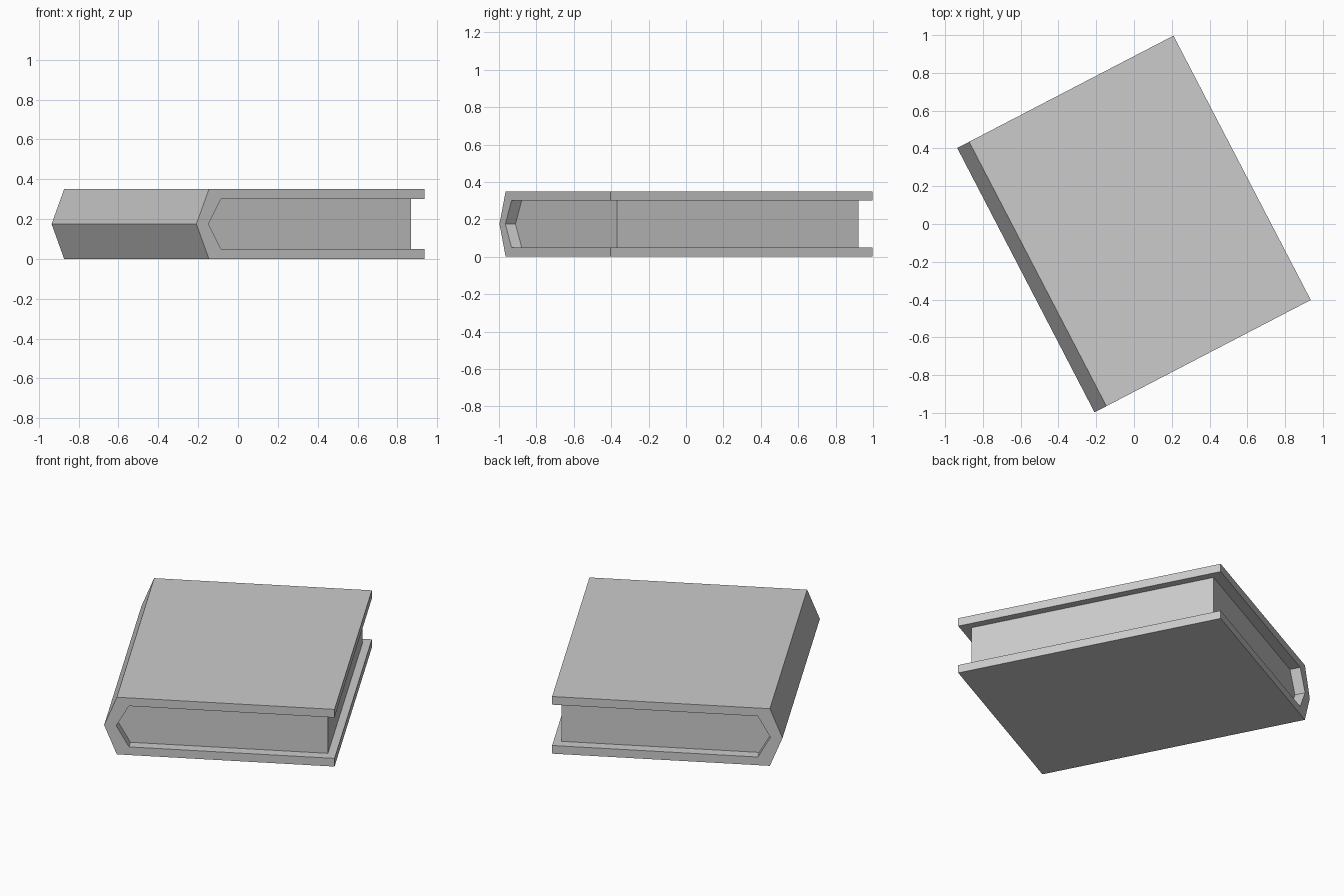
import bpy
import bmesh
from math import radians

cube = bpy.data.objects.get("Cube")
if cube:
    bpy.data.objects.remove(cube, do_unlink=True)

WIDTH, LENGTH, HEIGHT = 1.29, 1.577, 0.35
BOARD = 0.05            # cover board thickness
SPINE = 0.071           # how far the spine ridge sticks out
SPINE_WALL = 0.068      # spine thickness across the book
TURN = radians(27.45)

grey = bpy.data.materials.new("light grey")
grey.use_nodes = True
colour = (0.6, 0.6, 0.6, 1)
grey.diffuse_color = colour
grey.node_tree.nodes["Principled BSDF"].inputs["Base Color"].default_value = colour


def prism(name, profile, length):
    """Extrude an x-z profile along y, centred, and turn it with the book."""
    bm = bmesh.new()
    face = bm.faces.new([bm.verts.new((x, -length / 2, z)) for x, z in profile])
    swept = bmesh.ops.extrude_face_region(bm, geom=[face])["geom"]
    verts = [v for v in swept if isinstance(v, bmesh.types.BMVert)]
    bmesh.ops.translate(bm, vec=(0, length, 0), verts=verts)
    bmesh.ops.recalc_face_normals(bm, faces=bm.faces)
    mesh = bpy.data.meshes.new(name)
    bm.to_mesh(mesh)
    bm.free()
    mesh.materials.append(grey)
    obj = bpy.data.objects.new(name, mesh)
    obj.rotation_euler.z = TURN
    bpy.context.collection.objects.link(obj)
    return obj


def wedge(tip, edge, low, high):
    """Half outline with a pointed spine side, from top edge to bottom edge."""
    return [(edge, high), (tip + SPINE, high), (tip, HEIGHT / 2),
            (tip + SPINE, low), (edge, low)]


left, right = -WIDTH / 2, WIDTH / 2
inner_left = left + SPINE_WALL
low, high = BOARD, HEIGHT - BOARD

# Cover: two boards joined by a ridged spine
outer = wedge(left, right, 0, HEIGHT)
inner = wedge(inner_left, right, low, high)
prism("cover", outer + inner[::-1], LENGTH)

# Page block: fills the cover, set back from its open edges
prism("pages", wedge(inner_left, right - 0.045, low, high), LENGTH - 2 * 0.061)
